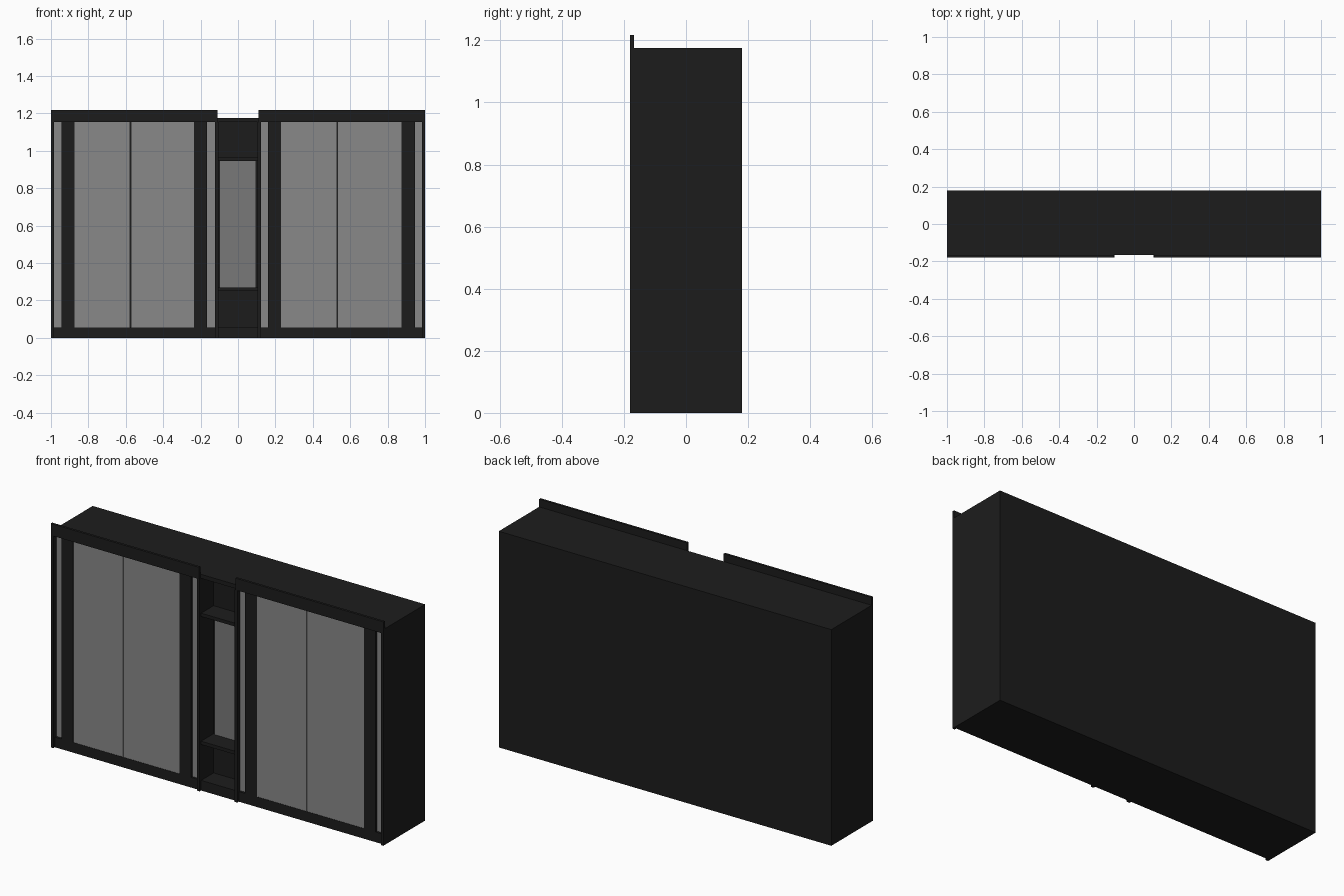
import bpy, bmesh

if "Cube" in bpy.data.objects:
    bpy.data.objects.remove(bpy.data.objects["Cube"])


def material(name, v):
    m = bpy.data.materials.new(name)
    m.diffuse_color = (v, v, v, 1)
    m.use_nodes = True
    m.node_tree.nodes["Principled BSDF"].inputs["Base Color"].default_value = m.diffuse_color
    return m


BLACK = material("black_lacquer", 0.012)
GREY = material("grey_panel", 0.25)
MIRROR = material("niche_grey", 0.19)


def box(name, x, y, z, mat=BLACK):
    """Box from (min, max) ranges on each axis."""
    bm = bmesh.new()
    bmesh.ops.create_cube(bm, size=1)
    for v in bm.verts:
        v.co = [r[0] if c < 0 else r[1] for c, r in zip(v.co, (x, y, z))]
    me = bpy.data.meshes.new(name)
    bm.to_mesh(me)
    bm.free()
    me.materials.append(mat)
    ob = bpy.data.objects.new(name, me)
    bpy.context.collection.objects.link(ob)
    return ob


FRONT, FACE, BACK = -0.18, -0.167, 0.18
TOP, HEAD, KICK = 1.175, 1.153, 0.055
NICHE = -0.06

# Carcass
box("back_panel", (-1, 1), (0.165, BACK), (0, TOP))
box("top_board", (-1, 1), (FACE, 0.165), (HEAD, TOP))
box("base_plinth", (-1, 1), (FACE, 0.165), (0, KICK))

for side, s in (("left", -1), ("right", 1)):
    def span(a, b):
        return tuple(sorted((s * a, s * b)))

    box(side + "_end_board", span(0.983, 1), (FACE, 0.165), (KICK, HEAD))
    box(side + "_divider", span(0.105, 0.122), (FACE, 0.165), (KICK, HEAD))

    # Raised front trim and header board
    box(side + "_end_trim", span(0.985, 1), (FRONT, FACE), (0, HEAD))
    box(side + "_divider_trim", span(0.105, 0.122), (FRONT, FACE), (0, HEAD))
    box(side + "_header", span(0.11, 1), (FRONT, FACE), (HEAD, 1.217))

# Door fronts: grey panels between dark stiles
layouts = {
    "left": [(-0.983, -0.945, GREY, -0.155), (-0.945, -0.875, BLACK, -0.167),
             (-0.875, -0.577, GREY, -0.165), (-0.573, -0.235, GREY, -0.165),
             (-0.235, -0.165, BLACK, -0.167), (-0.165, -0.122, GREY, -0.155)],
    "right": [(0.122, 0.16, GREY, -0.155), (0.16, 0.23, BLACK, -0.167),
              (0.23, 0.528, GREY, -0.165), (0.532, 0.875, GREY, -0.165),
              (0.875, 0.945, BLACK, -0.167), (0.945, 0.983, GREY, -0.155)],
}
for side, strips in layouts.items():
    for i, (a, b, mat, y) in enumerate(strips):
        kind = "door_stile" if mat is BLACK else "door_panel"
        box(f"{side}_{kind}_{i}", (a, b), (y, -0.14), (KICK, HEAD), mat)
    box(side + "_door_backing", (strips[0][0], strips[-1][1]),
        (-0.14, -0.13), (KICK, HEAD))

# Central niche: back, two shelves and grey inset panel
box("niche_back", (-0.105, 0.105), (NICHE, NICHE + 0.015), (KICK, HEAD))
box("lower_shelf", (-0.105, 0.105), (FACE, NICHE), (0.25, 0.268))
box("upper_shelf", (-0.105, 0.105), (FACE, NICHE), (0.946, 0.964))
box("niche_panel", (-0.095, 0.093), (NICHE - 0.006, NICHE), (0.268, 0.946), MIRROR)
